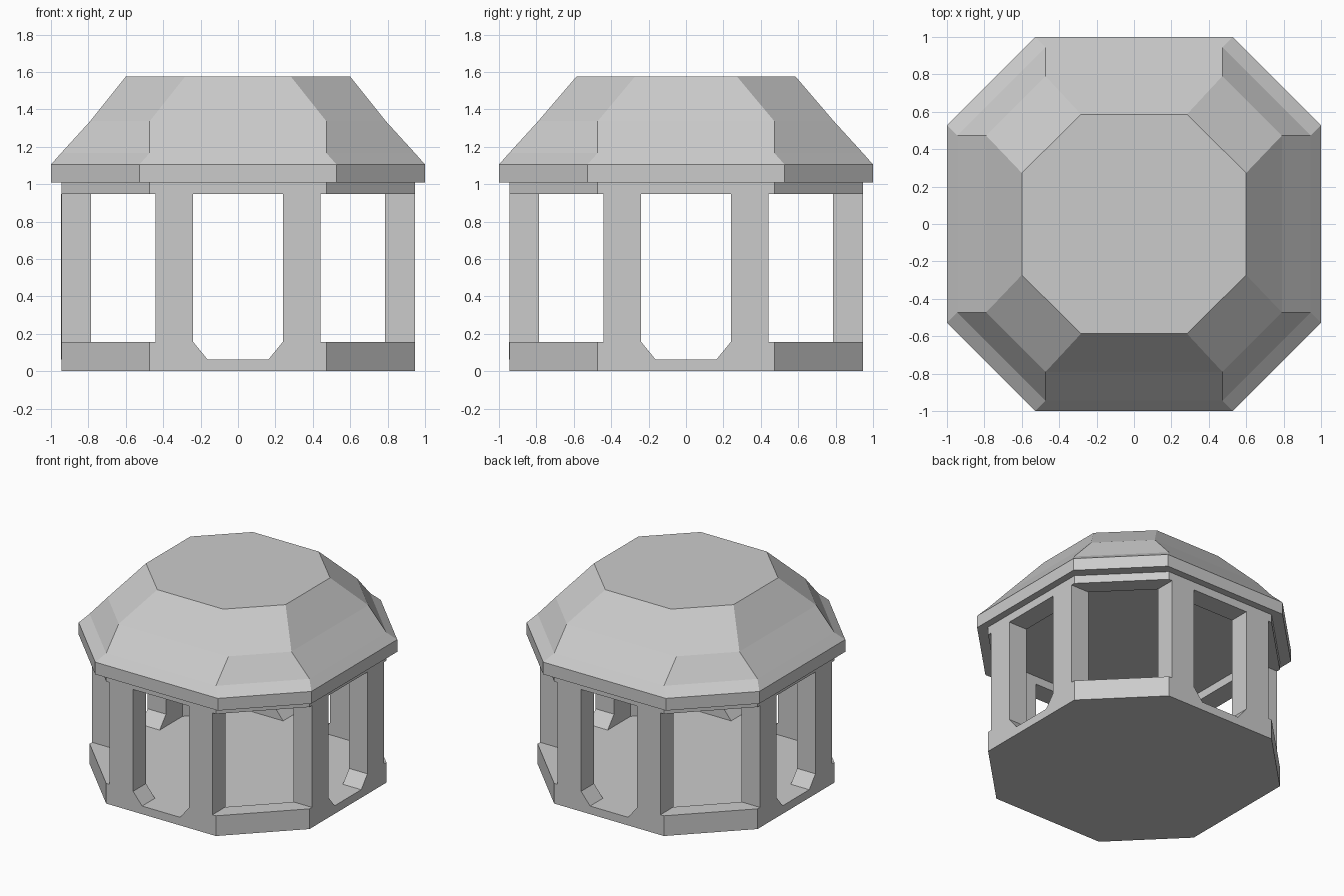
import bpy, bmesh
from math import pi
from mathutils import Matrix

if "Cube" in bpy.data.objects:
    bpy.data.objects.remove(bpy.data.objects["Cube"])


def octagon(front, side, z):
    """Ring of 8 points from one front corner and one side corner."""
    fx, fy = front
    sx, sy = side
    return [(fx, -fy, z), (sx, -sy, z), (sx, sy, z), (fx, fy, z),
            (-fx, fy, z), (-sx, sy, z), (-sx, -sy, z), (-fx, -fy, z)]


def loft(bm, rings, caps=True, closed=False):
    """Skin matching rings of points, with optional end caps."""
    vs = [[bm.verts.new(p) for p in r] for r in rings]
    n = len(vs[0])
    pairs = list(zip(vs, vs[1:])) + ([(vs[-1], vs[0])] if closed else [])
    for a, b in pairs:
        for i in range(n):
            j = (i + 1) % n
            bm.faces.new((a[i], a[j], b[j], b[i]))
    if caps:
        bm.faces.new(vs[0][::-1])
        bm.faces.new(vs[-1])


def make(name, rings, turn=0, mirror=False, **kw):
    bm = bmesh.new()
    if mirror:
        rings = [[(-x, y, z) for x, y, z in r] for r in rings]
    loft(bm, rings, **kw)
    bm.transform(Matrix.Rotation(turn * pi / 2, 4, 'Z'))
    bmesh.ops.recalc_face_normals(bm, faces=bm.faces)
    me = bpy.data.meshes.new(name)
    bm.to_mesh(me)
    bm.free()
    ob = bpy.data.objects.new(name, me)
    bpy.context.collection.objects.link(ob)
    return ob


OUT, CORNER = 0.945, 0.472     # wall octagon
INN, INCORNER = 0.787, 0.442   # inner wall line
FLOOR, SILL, HEAD, EAVE = 0.063, 0.157, 0.948, 1.01


def wall_ring(z):
    return octagon((CORNER, OUT), (OUT, CORNER), z)


def inner_ring(z):
    return octagon((INCORNER, INN), (INN, INCORNER), z)


# Floor slab
make("floor", [wall_ring(0), wall_ring(FLOOR)])

# Header beam around the top of the posts
make("header_beam", [wall_ring(HEAD), wall_ring(EAVE), inner_ring(EAVE), inner_ring(HEAD)],
     caps=False, closed=True)

# Posts with a sloped foot, two on each main side
post = [(0.24, HEAD), (0.24, SILL), (0.163, FLOOR), (INCORNER, FLOOR), (INCORNER, HEAD)]
post_rings = [[(x, y, z) for x, z in post] for y in (-OUT, -INN)]

# Low sill walls on the diagonal sides
sill = [(INCORNER, -OUT), (CORNER, -OUT), (OUT, -CORNER),
        (OUT, -INCORNER), (INN, -INCORNER), (INCORNER, -INN)]
sill_rings = [[(x, y, z) for x, y in sill] for z in (FLOOR, SILL)]

for k, side in enumerate(("front", "right", "back", "left")):
    make(side + "_post_a", post_rings, turn=k)
    make(side + "_post_b", post_rings, turn=k, mirror=True)
    make(side + "_sill", sill_rings, turn=k)

# Roof with eave band, creased corners and flat top
make("roof", [
    octagon((0.527, 1.0), (1.0, 0.527), EAVE),
    octagon((0.527, 1.0), (1.0, 0.527), 1.105),
    octagon((0.472, 0.945), (0.945, 0.472), 1.167),
    octagon((0.472, 0.79), (0.79, 0.472), 1.337),
    octagon((0.283, 0.586), (0.6, 0.273), 1.575),
])
